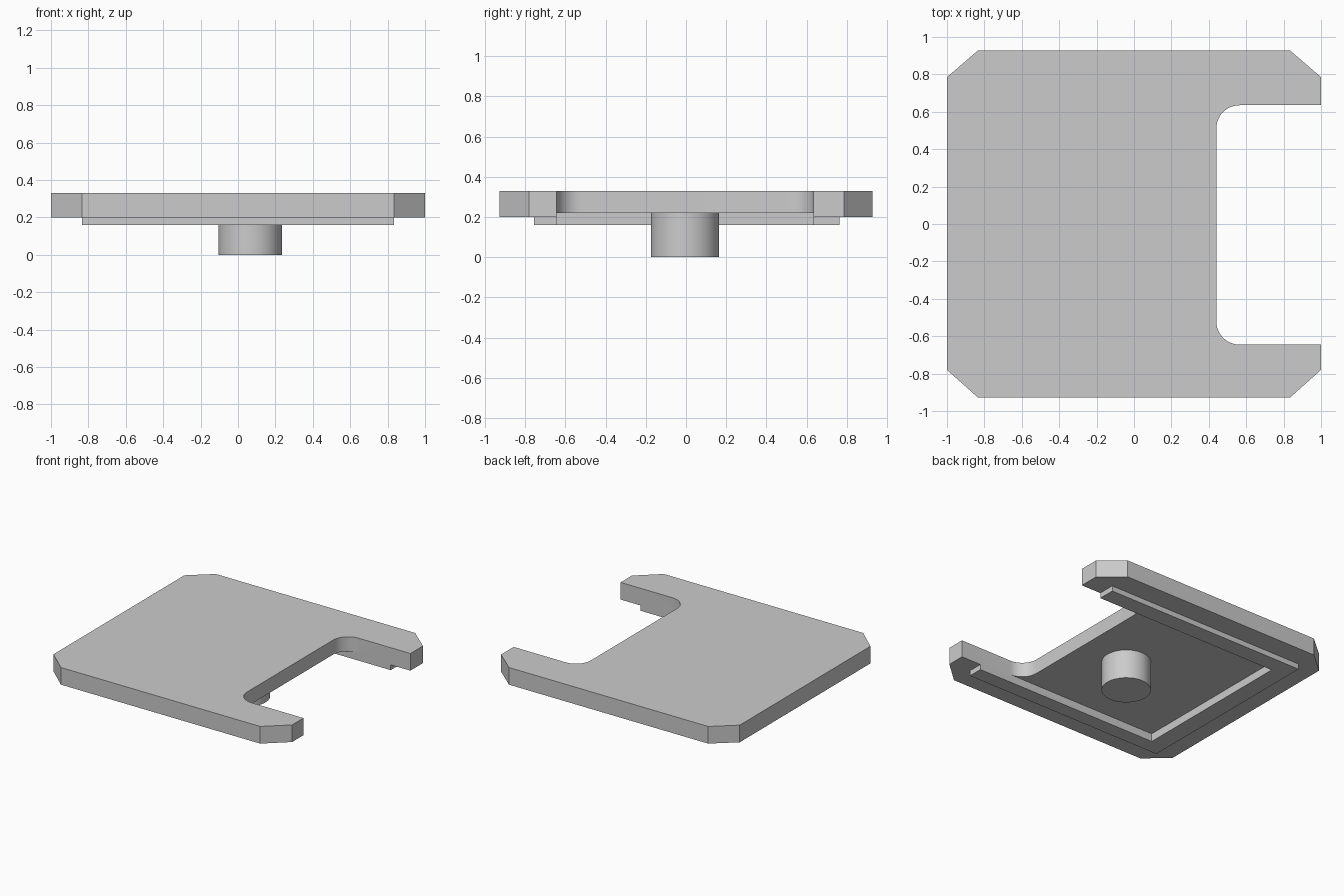
import bpy
import bmesh
from math import cos, sin, pi, radians

default = bpy.data.objects.get("Cube")
if default:
    bpy.data.objects.remove(default, do_unlink=True)

GREY = (0.6, 0.6, 0.6, 1.0)
grey = bpy.data.materials.new("plain grey")
grey.use_nodes = True
grey.diffuse_color = GREY
grey.node_tree.nodes["Principled BSDF"].inputs["Base Color"].default_value = GREY


def prism(name, outline, z0, z1):
    """Extrude a counter-clockwise outline from z0 to z1."""
    bm = bmesh.new()
    base = [bm.verts.new((x, y, z0)) for x, y in outline]
    top = [bm.verts.new((x, y, z1)) for x, y in outline]
    bm.faces.new(base[::-1])
    bm.faces.new(top)
    n = len(base)
    for i in range(n):
        j = (i + 1) % n
        bm.faces.new((base[i], base[j], top[j], top[i]))
    mesh = bpy.data.meshes.new(name)
    bm.to_mesh(mesh)
    bm.free()
    mesh.materials.append(grey)
    obj = bpy.data.objects.new(name, mesh)
    bpy.context.collection.objects.link(obj)
    return obj


def rectangle(x0, x1, y0, y1):
    return [(x0, y0), (x1, y0), (x1, y1), (x0, y1)]


def arc(cx, cy, r, start, end, steps=12):
    return [(cx + r * cos(start + (end - start) * i / steps),
             cy + r * sin(start + (end - start) * i / steps))
            for i in range(steps + 1)]


def combine(target, helper, operation):
    """Apply a boolean and remove the helper."""
    mod = target.modifiers.new(helper.name, "BOOLEAN")
    mod.operation = operation
    mod.solver = "EXACT"
    mod.object = helper
    bpy.context.view_layer.objects.active = target
    bpy.ops.object.modifier_apply(modifier=mod.name)
    bpy.data.objects.remove(helper, do_unlink=True)


def smooth(obj):
    bpy.ops.object.select_all(action="DESELECT")
    obj.select_set(True)
    bpy.context.view_layer.objects.active = obj
    bpy.ops.object.shade_smooth_by_angle(angle=radians(30))


# Shared sides of the notch and the underside pocket
y_low, y_high = -0.645, 0.635

# Plate with chamfered corners
plate = prism("plate", [
    (-0.835, -0.927), (0.835, -0.927), (1, -0.78), (1, 0.785),
    (0.835, 0.927), (-0.835, 0.927), (-1, 0.785), (-1, -0.78)], 0.20, 0.33)

# Raised lip below the plate, hollowed by a shallow pocket
combine(plate, prism("lip", rectangle(-0.835, 0.835, -0.757, 0.763), 0.16, 0.27), "UNION")
combine(plate, prism("pocket", rectangle(-0.70, 1.2, y_low, y_high), 0.1, 0.22), "DIFFERENCE")

# Side notch with rounded inner corners
r, x_in = 0.125, 0.44
notch = ([(1.2, y_low), (1.2, y_high)]
         + arc(x_in + r, y_high - r, r, pi / 2, pi)
         + arc(x_in + r, y_low + r, r, pi, 1.5 * pi))
combine(plate, prism("notch", notch, 0.05, 0.5), "DIFFERENCE")
smooth(plate)

# Round peg under the middle of the plate
peg = prism("peg", arc(0.065, -0.005, 0.17, 0, 2 * pi, 48)[:-1], 0, 0.22)
smooth(peg)
